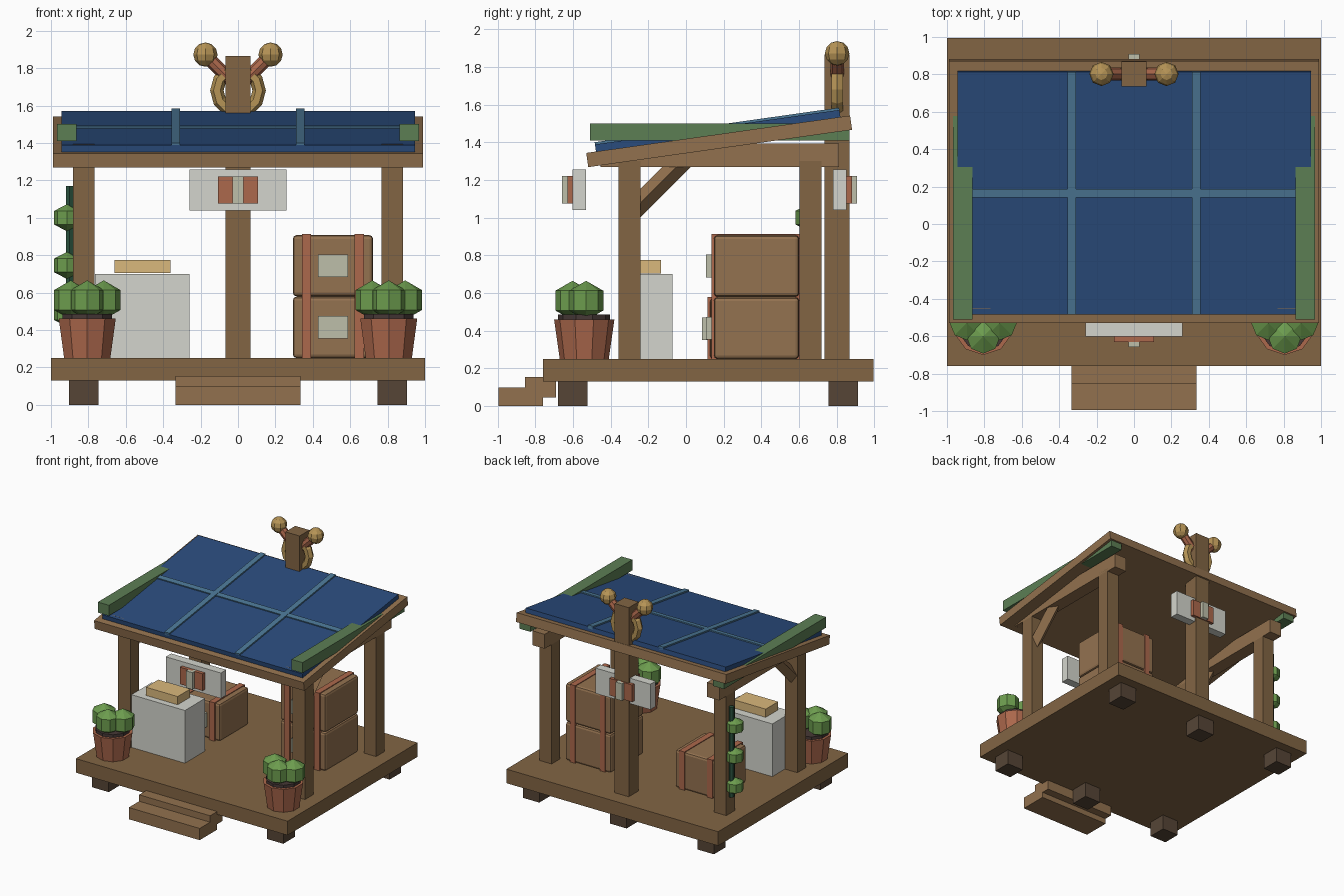
import bpy, math
from mathutils import Vector, Matrix

if "Cube" in bpy.data.objects:
    bpy.data.objects.remove(bpy.data.objects["Cube"])


def mat(name, r, g, b):
    m = bpy.data.materials.new(name)
    m.diffuse_color = [((c / 255 + 0.055) / 1.055) ** 2.4 for c in (r, g, b)] + [1]
    m.use_nodes = True
    m.node_tree.nodes["Principled BSDF"].inputs["Base Color"].default_value = m.diffuse_color
    return m


WOOD = mat("wood", 130, 101, 68)
LIGHT = mat("light_wood", 146, 113, 78)
DARK = mat("dark_wood", 86, 69, 54)
CRATE = mat("crate_wood", 148, 114, 80)
CLAY = mat("terracotta", 172, 104, 76)
BLUE = mat("blue_panel", 42, 76, 125)
TRIM = mat("blue_trim", 76, 120, 150)
SAGE = mat("sage_green", 92, 126, 84)
LEAF = mat("leaf", 108, 156, 78)
STEM = mat("stem", 42, 82, 62)
WHITE = mat("off_white", 212, 213, 205)
LABEL = mat("label", 190, 191, 170)
GOLD = mat("gold", 182, 148, 86)
TAN = mat("tan", 218, 184, 124)
SOIL = mat("soil", 70, 56, 54)


def finish(name, m):
    o = bpy.context.object
    o.name = name
    o.data.materials.append(m)
    return o


def box(name, x, y, z, m, bevel=0, frame=None):
    """Box from (min, max) ranges, optionally in a tilted frame."""
    bpy.ops.mesh.primitive_cube_add(size=1)
    o = finish(name, m)
    mx = Matrix.Translation([(a + b) / 2 for a, b in (x, y, z)])
    mx = mx @ Matrix.Diagonal([b - a for a, b in (x, y, z)] + [1])
    o.data.transform(mx)
    if frame:
        o.matrix_world = frame
    if bevel:
        b = o.modifiers.new("bevel", "BEVEL")
        b.width, b.segments = bevel, 2
    return o


def rod(name, a, b, r1, r2, m, sides=8, roll=0.0):
    a, b = Vector(a), Vector(b)
    bpy.ops.mesh.primitive_cone_add(vertices=sides, radius1=r1, radius2=r2, depth=(b - a).length)
    o = finish(name, m)
    q = (b - a).to_track_quat('Z', 'Y').to_matrix().to_4x4()
    o.matrix_world = Matrix.Translation((a + b) / 2) @ q @ Matrix.Rotation(roll, 4, 'Z')
    return o


def blob(name, c, r, m, rings=3, zs=1.0):
    bpy.ops.mesh.primitive_uv_sphere_add(segments=8, ring_count=rings, radius=r, location=c)
    o = finish(name, m)
    o.scale.z = zs
    return o


# Deck, feet and steps
box("deck", (-1, 1), (-0.76, 0.995), (0.13, 0.25), WOOD)
for x in (-0.825, 0, 0.825):
    for y in (-0.6, 0.835):
        box("foot", (x - 0.078, x + 0.078), (y - 0.078, y + 0.078), (0, 0.13), DARK)
box("lower_step", (-0.335, 0.335), (-0.995, -0.76), (0, 0.10), LIGHT)
box("upper_step", (-0.335, 0.335), (-0.855, -0.69), (0.047, 0.155), LIGHT)

# Corner posts, side beams and diamond-section braces
for s in (-1, 1):
    x = tuple(sorted((s * 0.767, s * 0.883)))
    for y in (-0.3, 0.66):
        box("corner_post", x, (y - 0.058, y + 0.058), (0.25, 1.3), WOOD)
    box("side_beam", x, (-0.455, 0.812), (1.27, 1.393), LIGHT)
    rod("brace", (s * 0.825, -0.31, 1.01), (s * 0.825, 0.01, 1.33), 0.053, 0.053, LIGHT, 4)

# Tilted roof with blue panel and trim strips
tilt = Matrix.Translation((0, 0.176, 1.405)) @ Matrix.Rotation(math.radians(8.05), 4, 'X')
box("roof_slab", (-0.99, 0.99), (-0.707, 0.707), (-0.038, 0.038), LIGHT, frame=tilt)
box("roof_panel", (-0.945, 0.945), (-0.655, 0.655), (0.036, 0.076), BLUE, frame=tilt)
for x in (-0.332, 0.332):
    box("long_trim", (x - 0.023, x + 0.023), (-0.655, 0.655), (0.06, 0.088), TRIM, frame=tilt)
box("cross_trim", (-0.945, 0.945), (-0.023, 0.023), (0.06, 0.085), TRIM, frame=tilt)
for s in (-1, 1):
    box("green_rail", sorted((s * 0.863, s * 0.967)), (-0.51, 0.868), (1.41, 1.5), SAGE)

# Mast with ring and ball-ended horns
box("mast", (-0.067, 0.067), (0.735, 0.868), (0.25, 1.865), WOOD)
bpy.ops.mesh.primitive_torus_add(major_segments=12, minor_segments=6, major_radius=0.113,
                                 minor_radius=0.036, location=(0, 0.802, 1.68),
                                 rotation=(math.pi / 2, 0, 0))
finish("mast_ring", GOLD)
for s in (-1, 1):
    rod("horn", (s * 0.03, 0.802, 1.725), (s * 0.175, 0.802, 1.87), 0.036, 0.036, CLAY)
    blob("horn_ball", (s * 0.174, 0.802, 1.872), 0.065, GOLD, 6)

# Front and back signs, stepping outwards
for y, s in ((-0.53, -1), (0.78, 1)):
    box("sign_board", (-0.26, 0.26), sorted((y, y + s * 0.072)), (1.04, 1.257), WHITE)
    box("sign_emblem", (-0.108, 0.108), sorted((y, y + s * 0.1)), (1.075, 1.22), CLAY)
    box("sign_bar", (-0.03, 0.03), sorted((y, y + s * 0.128)), (1.075, 1.22), LABEL)

# Counter with a small box on top
box("counter", (-0.765, -0.26), (-0.345, -0.072), (0.25, 0.70), WHITE)
box("counter_box", (-0.66, -0.36), (-0.3, -0.133), (0.705, 0.775), TAN)


# Strapped crates
def crate(x, y, z):
    box("crate", x, y, z, CRATE, 0.02)
    w = x[1] - x[0]
    for f in (0.17, 0.83):
        c = x[0] + w * f
        box("crate_strap", (c - 0.025, c + 0.025), (y[0] - 0.012, y[1] + 0.004),
            (z[0], z[1] + 0.006), CLAY)
    c, h = sum(x) / 2, sum(z) / 2
    box("crate_label", (c - 0.08, c + 0.08), (y[0] - 0.042, y[0] + 0.01), (h - 0.06, h + 0.06), LABEL)


crate((0.293, 0.722), (0.148, 0.6), (0.25, 0.578))
crate((0.293, 0.722), (0.148, 0.6), (0.58, 0.907))
crate((-0.66, -0.26), (0.127, 0.52), (0.25, 0.572))

# Potted plants at the front corners
for s in (-1, 1):
    x, y = s * 0.806, -0.54
    rod("pot", (x, y, 0.25), (x, y, 0.46), 0.13, 0.16, CLAY, 10)
    rod("soil", (x, y, 0.44), (x, y, 0.485), 0.138, 0.138, SOIL, 10)
    for dx, dy in ((0, -0.062), (-0.088, 0.01), (0.088, 0.01)):
        blob("plant_leaf", (x + dx, y + dy, 0.56), 0.105, LEAF)

# Climbing vine on the back left post
rod("vine_stem", (-0.9, 0.67, 0.4), (-0.9, 0.67, 1.17), 0.022, 0.022, STEM, 6)
for z in (1.0, 0.745, 0.49):
    blob("vine_leaf", (-0.915, 0.65, z), 0.08, LEAF, zs=0.9)
